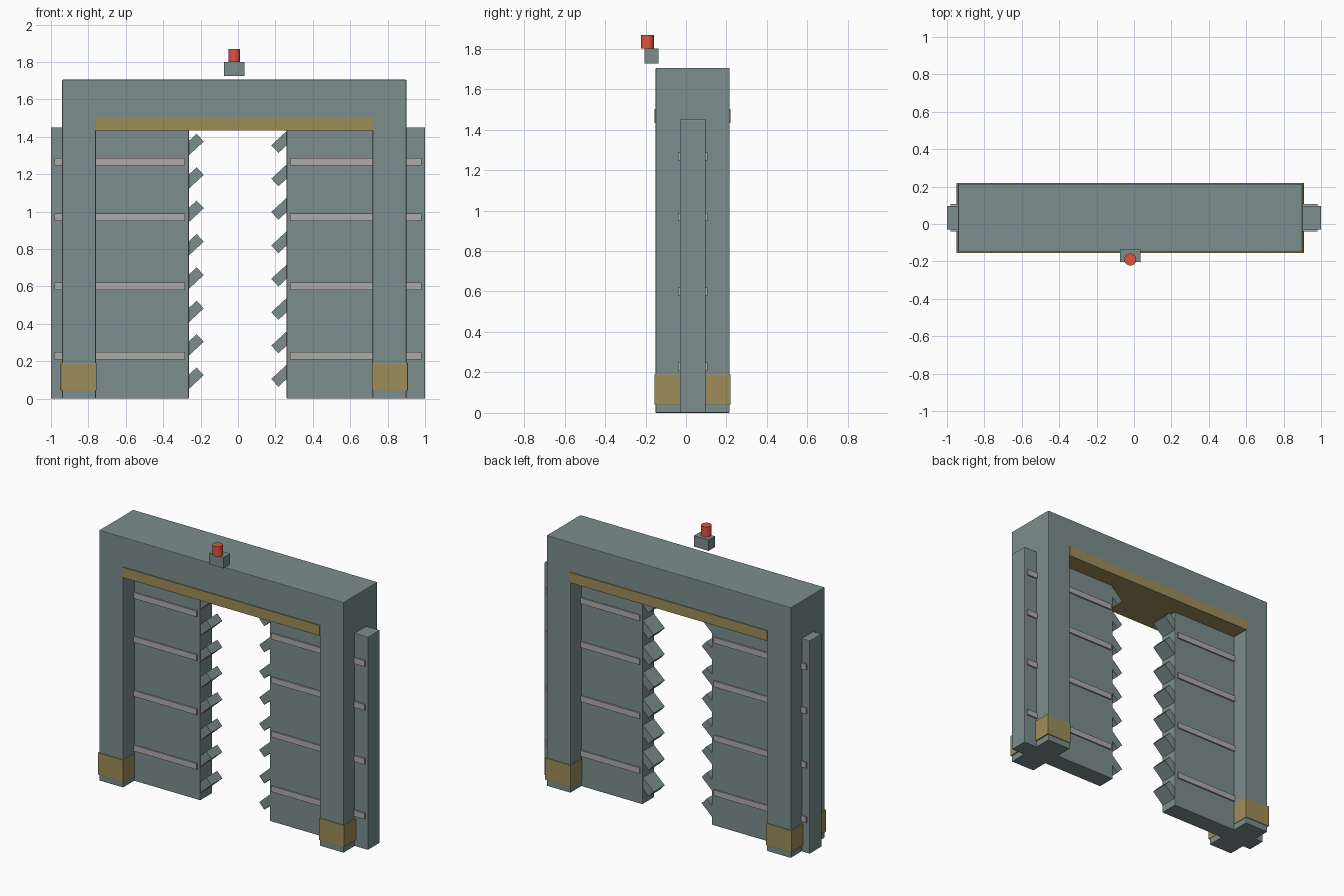
import bpy, bmesh, math
from mathutils import Matrix, Vector

if "Cube" in bpy.data.objects:
    bpy.data.objects.remove(bpy.data.objects["Cube"])


def mat(name, rgb):
    m = bpy.data.materials.new(name)
    m.diffuse_color = (*rgb, 1)
    m.use_nodes = True
    m.node_tree.nodes["Principled BSDF"].inputs["Base Color"].default_value = m.diffuse_color
    return m


STEEL = mat("steel", (0.20, 0.27, 0.27))
GOLD = mat("gold", (0.34, 0.27, 0.10))
SILVER = mat("silver", (0.42, 0.40, 0.40))
RED = mat("red", (0.75, 0.09, 0.05))


def finish(name, bm, material, bevel=0):
    bmesh.ops.recalc_face_normals(bm, faces=bm.faces)
    me = bpy.data.meshes.new(name)
    bm.to_mesh(me)
    bm.free()
    ob = bpy.data.objects.new(name, me)
    bpy.context.collection.objects.link(ob)
    me.materials.append(material)
    if bevel:
        b = ob.modifiers.new("edge_bevel", 'BEVEL')
        b.width = bevel
        b.segments = 2
    return ob


def box(name, x, y, z, material, bevel=0):
    bm = bmesh.new()
    size = Vector((x[1] - x[0], y[1] - y[0], z[1] - z[0]))
    mid = Vector((x[0] + x[1], y[0] + y[1], z[0] + z[1])) / 2
    bmesh.ops.create_cube(bm, size=1, matrix=Matrix.Translation(mid) @ Matrix.Diagonal(size.to_4d()))
    return finish(name, bm, material, bevel)


def prism(name, outline, y, material, bevel=0):
    bm = bmesh.new()
    face = bm.faces.new([bm.verts.new((px, y[0], pz)) for px, pz in outline])
    ext = bmesh.ops.extrude_face_region(bm, geom=[face])["geom"]
    bmesh.ops.translate(bm, vec=(0, y[1] - y[0], 0),
                        verts=[v for v in ext if isinstance(v, bmesh.types.BMVert)])
    return finish(name, bm, material, bevel)


# Gate frame: two posts and a lintel in one piece
prism("gate_frame", [(-0.94, 0), (-0.76, 0), (-0.76, 1.48), (0.72, 1.48),
                     (0.72, 0), (0.90, 0), (0.90, 1.705), (-0.94, 1.705)],
      (-0.15, 0.215), STEEL, 0.004)

# Gold trim under the lintel and around the post feet
box("lintel_trim", (-0.763, 0.723), (-0.156, 0.22), (1.433, 1.503), GOLD)
for side, x0, x1 in (("left", -0.948, -0.757), ("right", 0.717, 0.908)):
    box(side + "_foot_band", (x0, x1), (-0.156, 0.22), (0.042, 0.19), GOLD, 0.002)

# Sliding doors with ribs and slanted interlocking teeth
DOOR_Y = (-0.03, 0.097)
for side, door_x, rib_x in (("left", (-1.0, -0.263), (-0.98, -0.283)),
                            ("right", (0.26, 1.0), (0.277, 0.98))):
    box(side + "_door", door_x, DOOR_Y, (0, 1.45), STEEL, 0.004)
    for i, z in enumerate((0.228, 0.600, 0.969, 1.267)):
        box(f"{side}_door_rib_{i}", rib_x, (-0.04, 0.107), (z - 0.02, z + 0.02), SILVER)

tooth = [(0, 0), (-0.038, 0.041), (-0.128, -0.042), (-0.09, -0.083)]
for i in range(8):
    z = 0.125 + i * 0.1785
    prism(f"left_tooth_{i}", [(-0.183 + a, z + b) for a, b in tooth], (-0.026, 0.093), STEEL)
    z = 0.105 + i * 0.1785
    prism(f"right_tooth_{i}", [(0.178 - a, z - b) for a, b in tooth], (-0.026, 0.093), STEEL)

# Warning lamp above the lintel
box("lamp_base", (-0.075, 0.035), (-0.204, -0.136), (1.726, 1.80), STEEL)
bm = bmesh.new()
bmesh.ops.create_cone(bm, cap_ends=True, segments=32, radius1=0.032, radius2=0.032, depth=0.068,
                      matrix=Matrix.Translation((-0.02, -0.19, 1.834)))
lamp = finish("lamp_light", bm, RED)
bpy.context.view_layer.objects.active = lamp
lamp.select_set(True)
bpy.ops.object.shade_smooth_by_angle(angle=math.radians(40))
